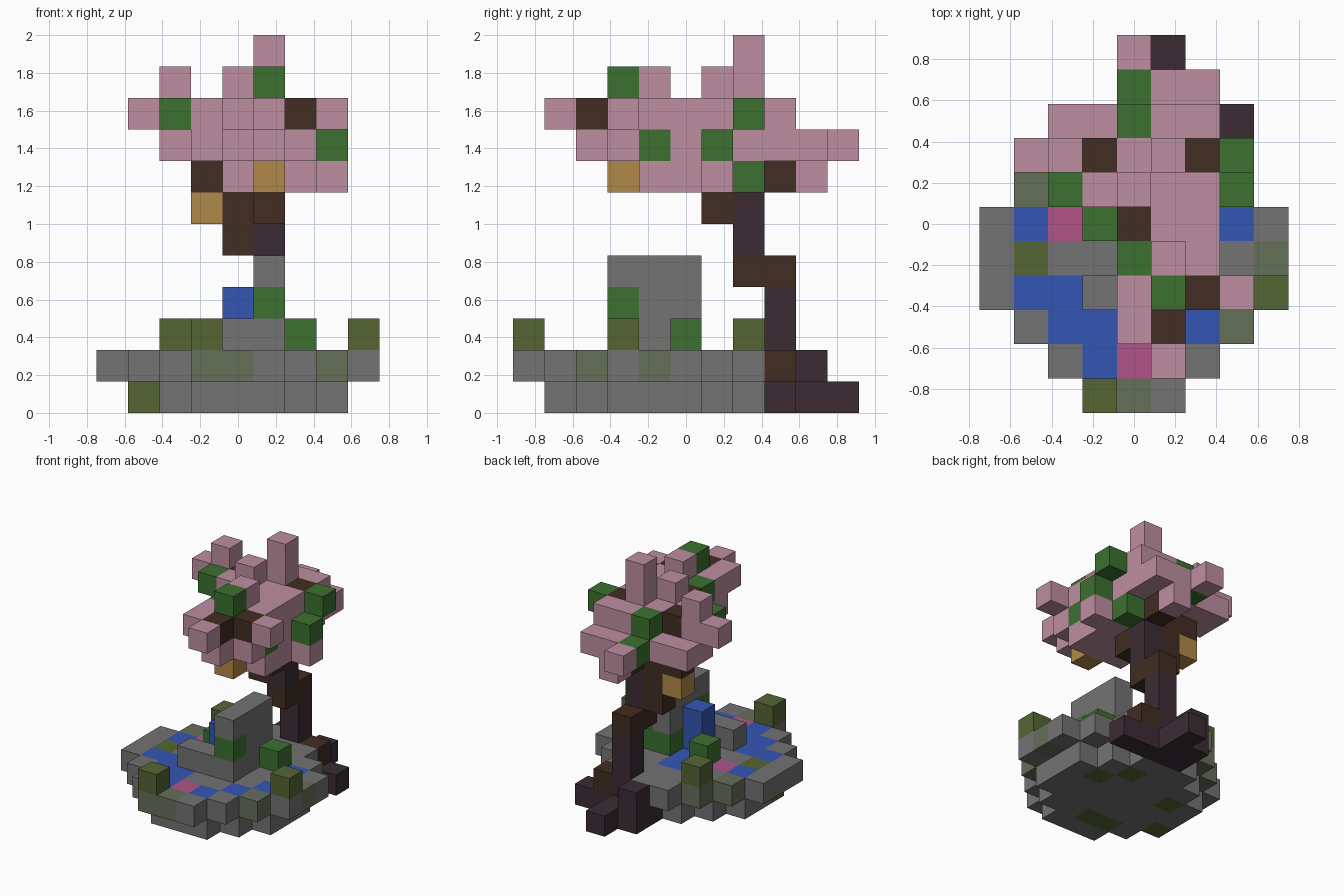
import bpy, bmesh
from mathutils import Vector

cube = bpy.data.objects.get("Cube")
if cube:
    bpy.data.objects.remove(cube)

CELL = 1 / 6
COLOURS = {  # key: (name, sRGB)
    "P": ("blossom pink", (190, 143, 161)), "G": ("leaf green", (60, 113, 48)),
    "B": ("bark brown", (66, 45, 34)), "D": ("dark bark", (59, 44, 52)),
    "T": ("honey tan", (176, 137, 72)), "S": ("stone grey", (115, 115, 115)),
    "M": ("mossy stone", (101, 110, 89)), "O": ("moss olive", (85, 101, 52)),
    "W": ("water blue", (52, 86, 180)), "L": ("lily magenta", (177, 84, 135)),
}


def linear(v):
    v /= 255
    return v / 12.92 if v <= 0.04045 else ((v + 0.055) / 1.055) ** 2.4


def make_material(name, rgb):
    mat = bpy.data.materials.new(name)
    mat.use_nodes = True
    colour = [linear(v) for v in rgb] + [1]
    mat.diffuse_color = colour
    mat.node_tree.nodes["Principled BSDF"].inputs["Base Color"].default_value = colour
    return mat


MATS = {k: make_material(*v) for k, v in COLOURS.items()}


def layer(z, first_row, rows):
    """Blocks of one level; rows run front to back, characters left to right."""
    return {(x, y, z): c for y, row in enumerate(rows.split(), first_row)
            for x, c in enumerate(row) if c != "."}


def box(key, xs, ys, zs):
    """A solid run of blocks; each range is (first, last)."""
    span = lambda r: range(r[0], r[1] + 1)
    return {(x, y, z): key for x in span(xs) for y in span(ys) for z in span(zs)}


parts = {}

# Stone bowl: underside and rim
parts["stone_base"] = layer(0, 1, """
    ...SSS...
    ..SOOSS..
    .OSSSSSS.
    .SSSSSSS.
    .SOSSSOS.
    ..SSSOS..
    ...SSS...""")
parts["pond_level"] = layer(1, 0, """
    ...MMS...
    ..SWLWS..
    .SWWSSWM.
    SWWSSSSWS
    SOSSWSSSM
    SWLSWSSWS
    .MSWWSSS.
    ..MSSSS..
    ...SS....""")

# Standing stone, low wall and little waterfall
parts["standing_stone"] = {
    **box("S", (5, 5), (3, 5), (2, 4)),
    **box("S", (3, 4), (3, 3), (2, 2)),
    **box("G", (5, 5), (3, 3), (3, 3)),
    **box("G", (5, 5), (5, 5), (2, 2))}
parts["waterfall"] = box("W", (4, 4), (4, 4), (2, 3))

# Bushes and moss tufts around the pond
parts["bushes"] = {(3, 5, 2): "G", (6, 5, 2): "G"}
parts["moss_tufts"] = {(3, 0, 2): "O", (8, 3, 2): "O", (2, 7, 2): "O"}

# Roots and bent trunk
parts["roots"] = {
    **box("D", (4, 7), (8, 8), (0, 0)),
    **box("D", (4, 5), (9, 9), (0, 0)),
    **box("D", (4, 4), (9, 9), (1, 1)),
    (5, 10, 0): "D", (6, 8, 1): "B"}
parts["trunk"] = {
    **box("D", (5, 5), (8, 8), (1, 3)),
    **box("B", (5, 5), (7, 8), (4, 4)),
    **box("D", (5, 5), (7, 7), (5, 6)),
    **box("B", (4, 4), (7, 7), (5, 6)),
    (5, 6, 6): "B"}
parts["hives"] = {(3, 7, 6): "T", (5, 3, 7): "T"}

# Blossom crown, level by level
parts["lower_crown"] = layer(7, 4, """
    ....PPP..
    ....PPP..
    ....PPPP.
    ...BBBG..
    .....B...
    .....P...""")
parts["middle_crown"] = layer(8, 2, """
    .....P...
    ....PPP..
    ....PPG..
    ....PPP..
    ...PPPPG.
    ..PPPPP..
    ..PPPPP..
    ....GPP..
    ....P....""")
parts["upper_crown"] = layer(9, 1, """
    .....P...
    ....PB...
    ....PPBP.
    ....GPP..
    ....BPP..
    ..GPPPP..
    .PPBPPBG.
    ....GPP..""")
parts["crown_tips"] = {
    **box("P", (5, 5), (7, 7), (10, 11)),
    (5, 3, 10): "G", (5, 4, 10): "P", (4, 6, 10): "P", (2, 7, 10): "P"}

filled = set().union(*parts.values())
AXES = [Vector(v) for v in ((1, 0, 0), (0, 1, 0), (0, 0, 1))]
CENTRE = Vector((4, 5, -0.5))  # block at the origin, with the ground below


def build(name, cells):
    """Mesh the outward block faces, leaving out those hidden by neighbours."""
    bm = bmesh.new()
    keys = sorted(set(cells.values()))
    for pos, key in cells.items():
        mid = Vector(pos) - CENTRE
        for i, axis in enumerate(AXES):
            u, v = AXES[(i + 1) % 3] / 2, AXES[(i + 2) % 3] / 2
            for side in (1, -1):
                if tuple(int(c) for c in Vector(pos) + axis * side) in filled:
                    continue
                c = mid + axis * side / 2
                ring = [c - u - v, c + u - v, c + u + v, c - u + v][::side]
                face = bm.faces.new([bm.verts.new(p * CELL) for p in ring])
                face.material_index = keys.index(key)
    bmesh.ops.remove_doubles(bm, verts=bm.verts, dist=CELL / 100)
    mesh = bpy.data.meshes.new(name)
    bm.to_mesh(mesh)
    bm.free()
    for key in keys:
        mesh.materials.append(MATS[key])
    bpy.context.collection.objects.link(bpy.data.objects.new(name, mesh))


for name, cells in parts.items():
    build(name, cells)
